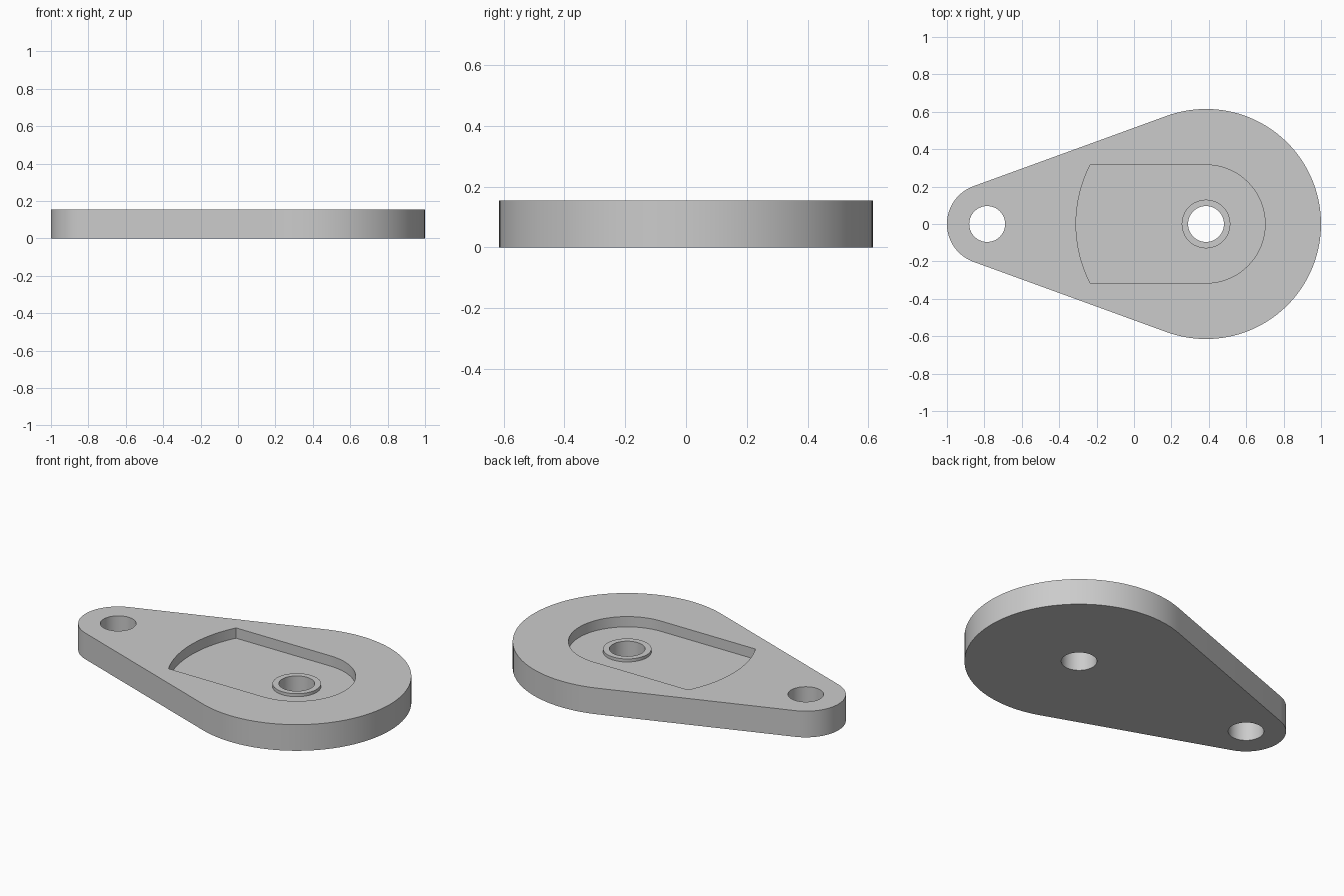
import bpy, bmesh
from math import pi, sin, cos, asin, radians

if "Cube" in bpy.data.objects:
    bpy.data.objects.remove(bpy.data.objects["Cube"])

# Main dimensions
HEIGHT = 0.155
FLOOR = 0.094
BIG_X, BIG_R = 0.385, 0.615
SMALL_X, SMALL_R = -0.785, 0.215
HOLE_R, BOSS_R, BOSS_TOP = 0.096, 0.13, 0.112
POCKET_R, POCKET_BACK_R = 0.316, 0.695

grey = bpy.data.materials.new("plain grey")
grey.use_nodes = True
GREY = (0.6, 0.6, 0.6, 1)
grey.diffuse_color = GREY
grey.node_tree.nodes["Principled BSDF"].inputs["Base Color"].default_value = GREY


def arc(cx, r, start, end, steps):
    """Points on an arc centred on the x axis."""
    angles = [start + (end - start) * i / steps for i in range(steps + 1)]
    return [(cx + r * cos(a), r * sin(a)) for a in angles]


def prism(name, outline, z0, z1):
    """Extrude a flat outline between two heights."""
    bm = bmesh.new()
    face = bm.faces.new([bm.verts.new((x, y, z0)) for x, y in outline])
    top = bmesh.ops.extrude_face_region(bm, geom=[face])["geom"]
    verts = [g for g in top if isinstance(g, bmesh.types.BMVert)]
    bmesh.ops.translate(bm, verts=verts, vec=(0, 0, z1 - z0))
    bmesh.ops.recalc_face_normals(bm, faces=bm.faces)
    mesh = bpy.data.meshes.new(name)
    bm.to_mesh(mesh)
    bm.free()
    mesh.materials.append(grey)
    obj = bpy.data.objects.new(name, mesh)
    bpy.context.collection.objects.link(obj)
    return obj


def disc(name, cx, r, z0, z1):
    return prism(name, arc(cx, r, 0, 2 * pi, 64)[:-1], z0, z1)


def combine(target, tool, operation):
    """Apply a boolean and discard its tool."""
    mod = target.modifiers.new(tool.name, "BOOLEAN")
    mod.operation, mod.solver, mod.object = operation, "EXACT", tool
    bpy.context.view_layer.objects.active = target
    bpy.ops.object.modifier_apply(modifier=mod.name)
    bpy.data.objects.remove(tool)


# Teardrop plate: two rounded ends joined by tangent sides
tangent = pi / 2 + asin((BIG_R - SMALL_R) / (BIG_X - SMALL_X))
tangent = pi - tangent + 2 * asin((BIG_R - SMALL_R) / (BIG_X - SMALL_X))
outline = arc(BIG_X, BIG_R, -tangent, tangent, 72)
outline += arc(SMALL_X, SMALL_R, tangent, 2 * pi - tangent, 40)
plate = prism("lever_plate", outline, 0, HEIGHT)

# Pocket: round front, straight sides, shallow curved back
spread = asin(POCKET_R / POCKET_BACK_R)
pocket = arc(BIG_X, POCKET_R, -pi / 2, pi / 2, 48)
pocket += arc(BIG_X, POCKET_BACK_R, pi - spread, pi + spread, 24)
combine(plate, prism("pocket_cutter", pocket, FLOOR, HEIGHT + 0.1), "DIFFERENCE")

# Raised boss on the pocket floor
combine(plate, disc("boss", BIG_X, BOSS_R, FLOOR / 2, BOSS_TOP), "UNION")

# Through holes
for x in (BIG_X, SMALL_X):
    combine(plate, disc("hole_cutter", x, HOLE_R, -0.1, HEIGHT + 0.1), "DIFFERENCE")

# Smooth curved walls, sharp rims
bpy.ops.object.select_all(action="DESELECT")
plate.select_set(True)
bpy.context.view_layer.objects.active = plate
bpy.ops.object.shade_smooth_by_angle(angle=radians(30))
